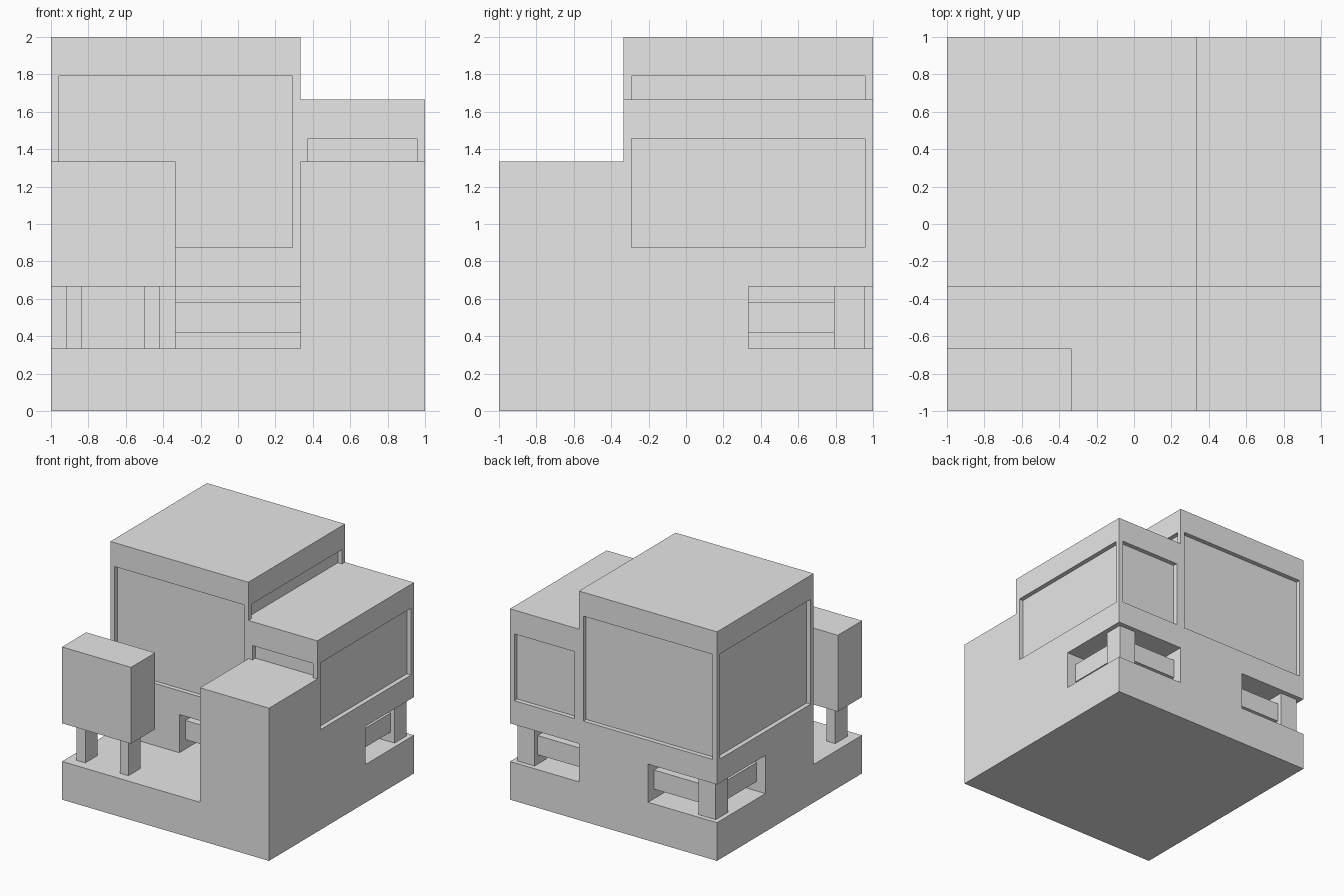
import bpy
import bmesh

U = 1 / 24  # building module

start = bpy.data.objects.get("Cube")
if start:
    bpy.data.objects.remove(start, do_unlink=True)

plaster = bpy.data.materials.new("pale_grey")
plaster.use_nodes = True
GREY = (0.8, 0.8, 0.8, 1)
plaster.diffuse_color = GREY
plaster.node_tree.nodes["Principled BSDF"].inputs["Base Color"].default_value = GREY


def box(name, x, y, z):
    """Box between the given (low, high) pairs, in modules."""
    bm = bmesh.new()
    bmesh.ops.create_cube(bm, size=1)
    for v in bm.verts:
        v.co = [U * span[c > 0] for span, c in zip((x, y, z), v.co)]
    mesh = bpy.data.meshes.new(name)
    bm.to_mesh(mesh)
    bm.free()
    mesh.materials.append(plaster)
    obj = bpy.data.objects.new(name, mesh)
    bpy.context.collection.objects.link(obj)
    return obj


def carve(target, x, y, z):
    """Cut a box out of the target."""
    cutter = box("cutter", x, y, z)
    cutter.hide_render = True
    mod = target.modifiers.new("cut", "BOOLEAN")
    mod.operation = "DIFFERENCE"
    mod.solver = "EXACT"
    mod.object = cutter
    bpy.context.view_layer.update()
    graph = bpy.context.evaluated_depsgraph_get()
    mesh = bpy.data.meshes.new_from_object(target.evaluated_get(graph))
    target.modifiers.clear()
    target.data = mesh
    bpy.data.objects.remove(cutter, do_unlink=True)


# Stepped building mass
house = box("house", (-24, 24), (-24, 24), (0, 48))
carve(house, (-26, 8), (-26, -8), (8, 50))    # front yard
carve(house, (6, 26), (-26, -8), (32, 50))    # above the tower
carve(house, (8, 26), (-10, 26), (40, 50))    # above the side wing

# Open porches on the lower floor
FLOOR = (8, 16)
carve(house, (-8, 8), (-10, 7.95), FLOOR)
carve(house, (8, 26), (8, 26), FLOOR)
carve(house, (-26, -8), (8, 26), FLOOR)

# Recessed windows of the main block
D = 0.95  # recess depth
TALL = (21, 43)
carve(house, (-23, 7), (-9, -8 + D), TALL)
carve(house, (-23, 7), (24 - D, 25), TALL)
carve(house, (-25, -24 + D), (-7, 23), TALL)
carve(house, (8 - D, 9), (-7, 23), (40, 43))

# Recessed windows of the side wing
SHORT = (21, 35)
carve(house, (9, 23), (-9, -8 + D), (32, 35))
carve(house, (9, 23), (24 - D, 25), SHORT)
carve(house, (24 - D, 25), (-7, 23), SHORT)

# Raised box on two legs
box("raised_box", (-24, -8), (-24, -16), (16, 32))
for side, x in (("right", -22), ("left", -12)):
    box(side + "_leg", (x, x + 2), (-22, -18), FLOOR)

# Corner columns and rails of the porches
RAIL = (10, 14)
box("front_rail", (-8, 8), (-6, -4), RAIL)
for side, s in (("left", 1), ("right", -1)):
    def span(a, b):
        return tuple(sorted((s * a, s * b)))
    box(side + "_column", span(19, 23), (19, 23), FLOOR)
    box(side + "_back_rail", span(8, 19), (20, 22), RAIL)
    box(side + "_side_rail", span(20, 22), (8, 19), RAIL)
